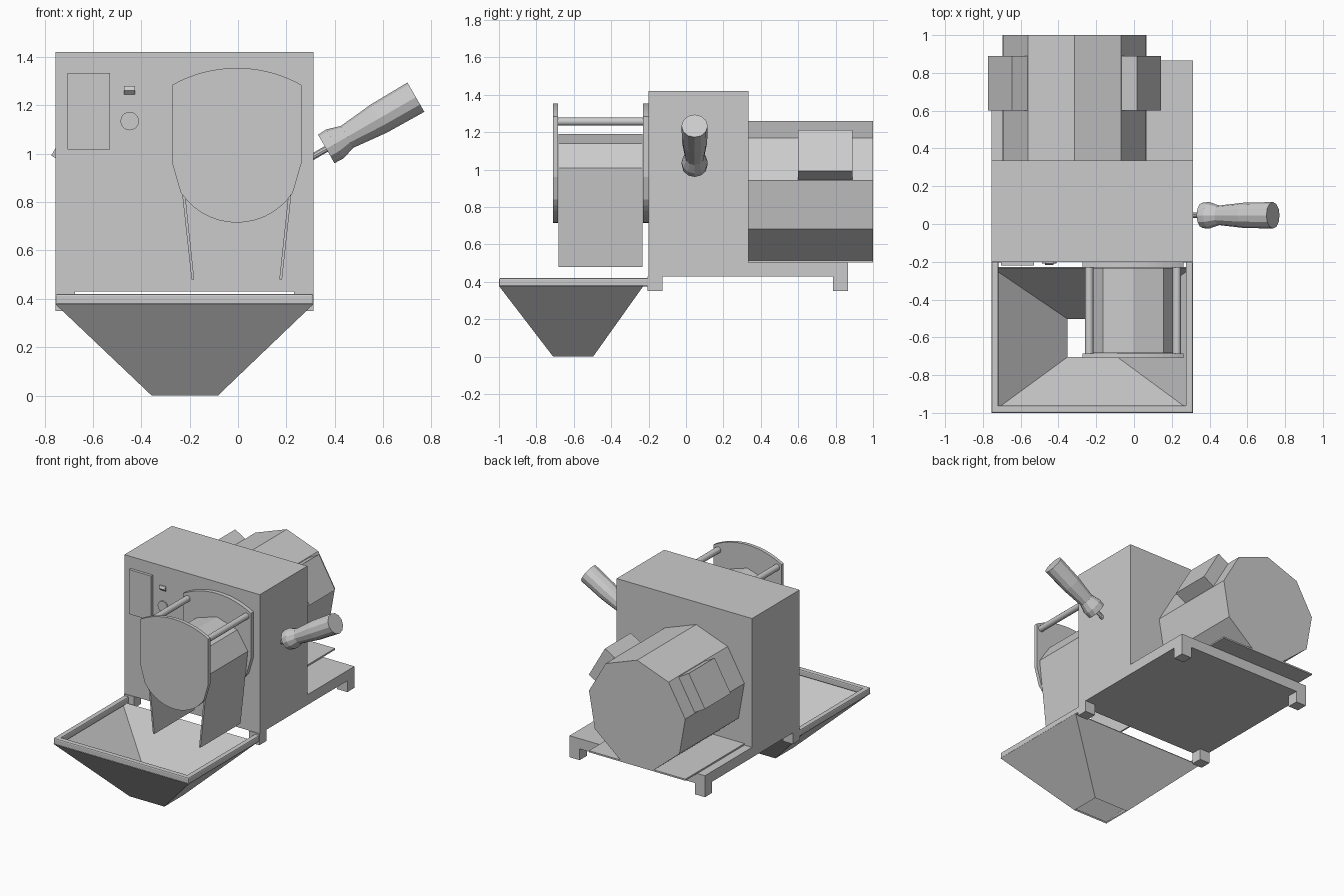
import bpy, bmesh
from math import sin, cos, radians, asin, pi
from mathutils import Vector

if "Cube" in bpy.data.objects:
    bpy.data.objects.remove(bpy.data.objects["Cube"])


def make(name, verts, faces):
    mesh = bpy.data.meshes.new(name)
    mesh.from_pydata(verts, [], faces)
    bm = bmesh.new()
    bm.from_mesh(mesh)
    bmesh.ops.recalc_face_normals(bm, faces=bm.faces)
    bm.to_mesh(mesh)
    bm.free()
    ob = bpy.data.objects.new(name, mesh)
    bpy.context.collection.objects.link(ob)
    return ob


def extrude_y(name, outline, y0, y1):
    """Closed prism from an (x, z) outline, running from y0 to y1."""
    n = len(outline)
    verts = [(x, y, z) for y in (y0, y1) for x, z in outline]
    faces = [tuple(range(n)), tuple(range(n, 2 * n))]
    faces += [(i, (i + 1) % n, n + (i + 1) % n, n + i) for i in range(n)]
    return make(name, verts, faces)


def box(name, x0, x1, y0, y1, z0, z1):
    return extrude_y(name, [(x0, z0), (x1, z0), (x1, z1), (x0, z1)], y0, y1)


def disc(cx, cz, r, n):
    """Polygon outline with a corner at the top."""
    return [(cx + r * sin(2 * pi * i / n), cz + r * cos(2 * pi * i / n)) for i in range(n)]


def lathe(name, origin, axis, profile, n):
    """Turned part: profile holds (distance along axis, radius) pairs."""
    q = Vector(axis).to_track_quat('Z', 'Y')
    verts = [Vector(origin) + q @ Vector((r * cos(2 * pi * i / n), r * sin(2 * pi * i / n), t))
             for t, r in profile for i in range(n)]
    last = n * (len(profile) - 1)
    faces = [tuple(range(n)), tuple(range(last, last + n))]
    for k in range(0, last, n):
        faces += [(k + i, k + (i + 1) % n, k + n + (i + 1) % n, k + n + i) for i in range(n)]
    return make(name, verts, faces)


def smooth(ob, angle=30):
    bpy.ops.object.select_all(action='DESELECT')
    ob.select_set(True)
    bpy.context.view_layer.objects.active = ob
    bpy.ops.object.shade_smooth_by_angle(angle=radians(angle))


L, R = -0.755, 0.312

# Housing, base and feet
box("housing", L, R, -0.2, 0.335, 0.43, 1.42)
box("base", L, R, 0.335, 0.865, 0.43, 0.503)
for sx, x in (("left", L), ("right", R - 0.08)):
    for sy, y in (("front", -0.205), ("back", 0.785)):
        box(f"{sy}_{sx}_foot", x, x + 0.08, y, y + 0.08, 0.35, 0.43)

# Nine-sided motor, its mounting plate and the two side blocks
MX, MZ, MR = -0.315, 0.875, 0.385
extrude_y("motor", disc(MX, MZ, MR, 9), 0.335, 1.0)
box("motor_plate", MX - 0.38, MX + 0.38, 0.335, 1.0, 0.503, 0.514)
for side, s in (("left", -1), ("right", 1)):
    nrm, tan = Vector((sin(pi / 3), cos(pi / 3))), Vector((cos(pi / 3), -sin(pi / 3)))
    apo = MR * cos(pi / 9)
    pts = [nrm * (apo + d) + tan * t for d, t in
           ((0, -0.127), (0.093, -0.127), (0.093, 0.127), (0, 0.127))]
    extrude_y(f"{side}_motor_block", [(MX + s * p.x, MZ + p.y) for p in pts], 0.6, 0.89)

# Shield-shaped guard plates: shallow top arc, tapered sides, round bottom
CX = -0.005


def arc(half, sag, edge_z, up, n):
    rad = (half * half + sag * sag) / (2 * sag)
    a = asin(half / rad)
    out = []
    for i in range(n + 1):
        t = -a + 2 * a * i / n
        out.append((CX + rad * sin(t) * up, edge_z + up * (sag - rad + rad * cos(t))))
    return out


shield = arc(0.267, 0.07, 1.285, 1, 14) + [(CX + 0.267, 0.96)]
shield += arc(0.232, 0.125, 0.84, -1, 14) + [(CX - 0.267, 0.96)]
extrude_y("front_guard_plate", shield, -0.71, -0.685)
extrude_y("back_guard_plate", shield, -0.23, -0.2)
for side, s in (("left", -1), ("right", 1)):
    smooth(lathe(f"{side}_guard_bar", (CX + s * 0.232, -0.69, 1.257), (0, 1, 0),
                 [(0, 0.022), (0.47, 0.022)], 12), 40)

# Folded chute cover between the plates
half = [(0.187, 0.48), (0.245, 1.01), (0.16, 1.14)]
inner = [(0.176, 0.48), (0.232, 1.005), (0.152, 1.129)]


def mirrored(pts, top):
    return [(CX + x, z) for x, z in pts] + [(CX, top)] + [(CX - x, z) for x, z in pts[::-1]]


extrude_y("chute_cover", mirrored(half, 1.19) + mirrored(inner, 1.178)[::-1], -0.683, -0.232)

# Control panel, switch and button
box("control_panel", -0.705, -0.53, -0.22, -0.2, 1.018, 1.335)
sw = [(-0.2, 1.28), (-0.208, 1.28), (-0.216, 1.262), (-0.2, 1.245)]
make("switch", [(x, y, z) for x in (-0.472, -0.426) for y, z in sw],
     [(0, 1, 2, 3), (4, 5, 6, 7)] + [(i, (i + 1) % 4, 4 + (i + 1) % 4, 4 + i) for i in range(4)])
extrude_y("button", disc(-0.448, 1.135, 0.038, 20), -0.21, -0.2)

# Side lever with a turned grip
axis = Vector((cos(radians(30)), 0, sin(radians(30))))
start = Vector((0.365, 0.046, 1.02))
lathe("lever_rod", start - axis * 0.08, axis, [(0, 0.014), (0.09, 0.014)], 10)
lathe("lever_grip", start, axis,
      [(0, 0.068), (0.04, 0.07), (0.1, 0.052), (0.25, 0.067), (0.428, 0.07)], 12)

# Open hopper: tapered shell below a three-sided rim
top = [(L, -1.0), (R, -1.0), (R, -0.228), (L, -0.228)]
low = [(-0.357, -0.71), (-0.083, -0.71), (-0.083, -0.497), (-0.357, -0.497)]
hopper = make("hopper", [(x, y, 0.378) for x, y in top] + [(x, y, 0) for x, y in low],
              [(i, (i + 1) % 4, 4 + (i + 1) % 4, 4 + i) for i in range(4)])
bm = bmesh.new()
bm.from_mesh(hopper.data)
bm.faces.ensure_lookup_table()
# Make the walls face outward so the thickness goes inward
f = bm.faces[0]
f.normal_update()
if f.normal.y > 0:
    bmesh.ops.reverse_faces(bm, faces=bm.faces)
bm.to_mesh(hopper.data)
bm.free()
shell = hopper.modifiers.new("thickness", 'SOLIDIFY')
shell.thickness, shell.offset = 0.01, -1
rims = [box("hopper_rim_front", L, R, -1.0, -0.962, 0.375, 0.42),
        box("hopper_rim_left", L, L + 0.038, -1.0, -0.2, 0.375, 0.42),
        box("hopper_rim_right", R - 0.038, R, -1.0, -0.2, 0.375, 0.42)]
for rim in rims:
    bev = rim.modifiers.new("rounded_edges", 'BEVEL')
    bev.width, bev.segments = 0.008, 2
